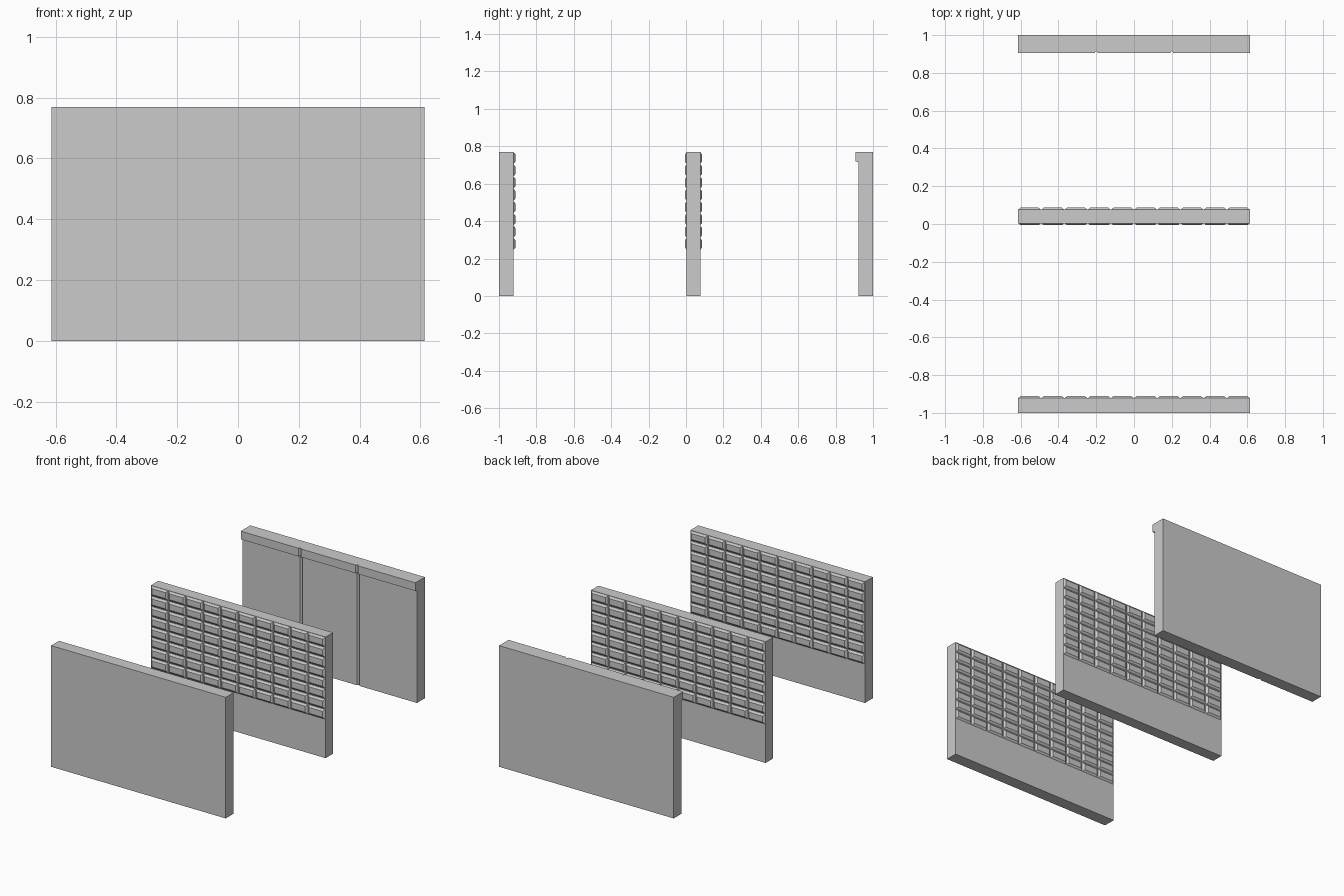
import bpy, bmesh

if "Cube" in bpy.data.objects:
    bpy.data.objects.remove(bpy.data.objects["Cube"])

W, H = 0.614, 0.77            # half width, height
COLS, ROWS, Z0 = 10, 8, 0.245  # tile layout, bottom of the tiled area


def mesh_object(name, bm):
    bmesh.ops.recalc_face_normals(bm, faces=bm.faces)
    me = bpy.data.meshes.new(name)
    bm.to_mesh(me)
    bm.free()
    ob = bpy.data.objects.new(name, me)
    bpy.context.collection.objects.link(ob)
    return ob


def prism(bm, profile, place, a, b):
    """Extrude a 2D profile between a and b; place(u, v, t) gives the 3D point."""
    ends = [[bm.verts.new(place(u, v, t)) for u, v in profile] for t in (a, b)]
    bm.faces.new(ends[0])
    bm.faces.new(ends[1])
    n = len(profile)
    for i in range(n):
        j = (i + 1) % n
        bm.faces.new((ends[0][i], ends[0][j], ends[1][j], ends[1][i]))


def slab(name, y0, y1):
    bm = bmesh.new()
    prism(bm, [(-W, y0), (W, y0), (W, y1), (-W, y1)],
          lambda u, v, t: (u, v, t), 0, H)
    return mesh_object(name, bm)


def tiles(name, y, out):
    """Grid of bevelled tiles on the plane y, raised towards out (+1 or -1)."""
    bm = bmesh.new()
    dx, dz = 2 * W / COLS, (H - Z0) / ROWS
    gap, bevel, rise = 0.002, 0.012, 0.0095
    for c in range(COLS):
        for r in range(ROWS):
            cx, cz = -W + (c + 0.5) * dx, Z0 + (r + 0.5) * dz
            rings = []
            for inset, d in ((gap, 0), (gap + bevel, rise)):
                hx, hz = dx / 2 - inset, dz / 2 - inset
                rings.append([bm.verts.new((cx + sx * hx, y + out * d, cz + sz * hz))
                              for sx, sz in ((-1, -1), (1, -1), (1, 1), (-1, 1))])
            bm.faces.new(rings[1])
            for i in range(4):
                j = (i + 1) % 4
                bm.faces.new((rings[0][i], rings[0][j], rings[1][j], rings[1][i]))
    ob = mesh_object(name, bm)
    # open shells: make sure they face outward
    for p in ob.data.polygons:
        if p.normal.y * out < 0:
            p.flip()
    return ob


# tiled walls
slab("front_wall", -1.0, -0.921)
tiles("front_wall_tiles", -0.921, 1)
slab("middle_wall", 0.003, 0.077)
tiles("middle_wall_front_tiles", 0.003, -1)
tiles("middle_wall_back_tiles", 0.077, 1)


# plain wall with cap, split by two vertical V grooves
def grooved(name, y, z0, z1, depth=0.012, half=0.009):
    prof = [(-W, 1.0), (-W, y)]
    for gx in (-0.2, 0.2):
        prof += [(gx - half, y), (gx, y + depth), (gx + half, y)]
    prof += [(W, y), (W, 1.0)]
    bm = bmesh.new()
    prism(bm, prof, lambda u, v, t: (u, v, t), z0, z1)
    return mesh_object(name, bm)


grooved("back_wall", 0.921, 0, 0.72)
cap = grooved("back_wall_cap", 0.905, 0.708, H)
# chamfer under the cap: raise the front lower edge
for v in cap.data.vertices:
    if v.co.z < 0.72 and v.co.y < 0.95:
        v.co.z = 0.718
